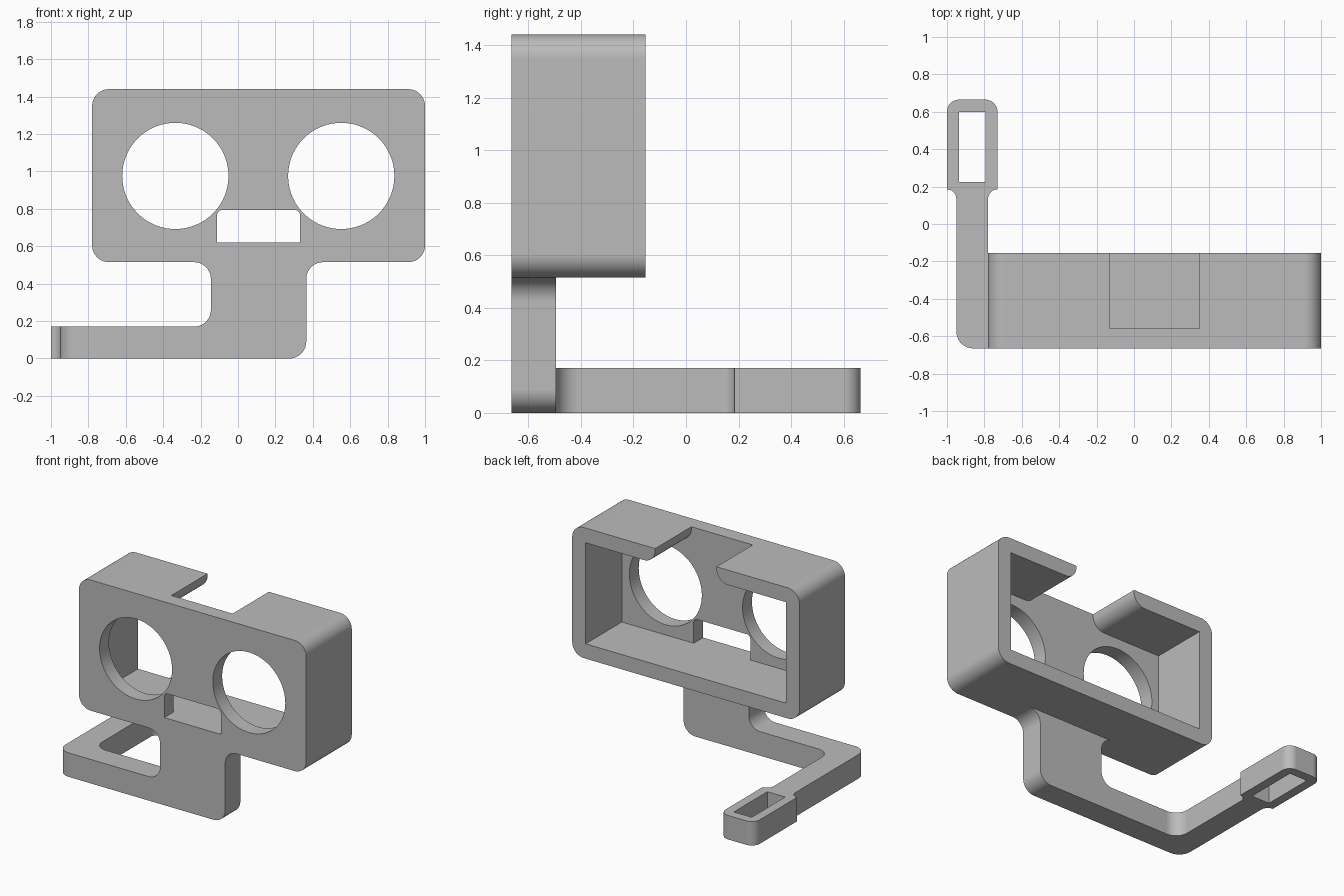
import bpy, bmesh, math
from mathutils import Vector

cube = bpy.data.objects.get("Cube")
if cube:
    bpy.data.objects.remove(cube, do_unlink=True)

grey = bpy.data.materials.new("light grey plastic")
grey.use_nodes = True
COLOUR = (0.5, 0.5, 0.5, 1)
grey.diffuse_color = COLOUR
grey.node_tree.nodes["Principled BSDF"].inputs["Base Color"].default_value = COLOUR


def outline(corners, steps=10):
    """Turn (u, v, radius) corners into a polygon with filleted corners."""
    points = []
    for i, (u, v, r) in enumerate(corners):
        p = Vector((u, v))
        a = (Vector(corners[i - 1][:2]) - p).normalized()
        b = (Vector(corners[(i + 1) % len(corners)][:2]) - p).normalized()
        if r == 0:
            new = [p]
        else:
            # All filleted corners are square
            centre = p + (a + b) * r
            new = [centre - b * r * math.cos(t) - a * r * math.sin(t)
                   for t in (math.pi / 2 * k / steps for k in range(steps + 1))]
        for q in new:
            if not points or (q - points[-1]).length > 1e-4:
                points.append(q)
    if (points[0] - points[-1]).length < 1e-4:
        points.pop()
    return points


def prism(name, points, low, high, axis):
    """Extrude a polygon along y (points are x, z) or z (points are x, y)."""
    def place(p, d):
        return (p[0], d, p[1]) if axis == "y" else (p[0], p[1], d)
    bm = bmesh.new()
    face = bm.faces.new([bm.verts.new(place(p, low)) for p in points])
    top = bmesh.ops.extrude_face_region(bm, geom=[face])["geom"]
    shift = Vector(place((0, 0), high - low))
    bmesh.ops.translate(bm, vec=shift,
                        verts=[g for g in top if isinstance(g, bmesh.types.BMVert)])
    bmesh.ops.recalc_face_normals(bm, faces=bm.faces)
    mesh = bpy.data.meshes.new(name)
    bm.to_mesh(mesh)
    bm.free()
    mesh.materials.append(grey)
    obj = bpy.data.objects.new(name, mesh)
    bpy.context.collection.objects.link(obj)
    return obj


def activate(obj):
    bpy.ops.object.select_all(action="DESELECT")
    obj.select_set(True)
    bpy.context.view_layer.objects.active = obj


def cut(obj, cutter):
    """Subtract a cutter and discard it."""
    activate(obj)
    mod = obj.modifiers.new("cut", "BOOLEAN")
    mod.operation = "DIFFERENCE"
    mod.solver = "EXACT"
    mod.object = cutter
    bpy.ops.object.modifier_apply(modifier=mod.name)
    bpy.data.objects.remove(cutter, do_unlink=True)


def finish(obj):
    activate(obj)
    bpy.ops.object.shade_smooth_by_angle(angle=math.radians(30))
    mod = obj.modifiers.new("weighted normals", "WEIGHTED_NORMAL")
    mod.keep_sharp = True


R = 0.09                       # common fillet radius
FRONT, BACK = -0.665, -0.155   # housing depth
PLATE = -0.56                  # inner side of the front wall
POST_BACK = -0.495
ARM_TOP = 0.17
BOTTOM, TOP = 0.515, 1.44      # housing height

# Housing: rounded box, open at the back
housing = prism("housing", outline([
    (-0.78, BOTTOM, R), (1.0, BOTTOM, R), (1.0, TOP, R), (-0.78, TOP, R)]),
    FRONT, BACK, "y")

# Cavity joined with the notch in the roof, whose lower lips are rounded
cut(housing, prism("cavity_cutter", outline([
    (-0.675, 0.62, 0), (0.895, 0.62, 0), (0.895, 1.335, 0),
    (0.35, 1.335, R), (0.35, 1.6, 0), (-0.13, 1.6, 0),
    (-0.13, 1.335, R), (-0.675, 1.335, 0)]), PLATE, 0.1, "y"))

# Two round lens openings
for x in (-0.335, 0.552):
    circle = [(x + 0.284 * math.cos(2 * math.pi * k / 72),
               0.976 + 0.284 * math.sin(2 * math.pi * k / 72)) for k in range(72)]
    cut(housing, prism("lens_cutter", circle, -0.8, -0.5, "y"))

# Nose opening, level with the cavity floor
cut(housing, prism("nose_cutter", outline([
    (-0.112, 0.62, 0), (0.332, 0.62, 0), (0.332, 0.795, 0.03),
    (-0.112, 0.795, 0.03)]), -0.8, -0.5, "y"))
finish(housing)

# Post under the housing with the sideways foot
post = prism("post", outline([
    (-0.69, 0, 0), (0.365, 0, R), (0.365, BOTTOM, R), (0.365 + R, BOTTOM, 0),
    (-0.145 - R, BOTTOM, 0), (-0.145, BOTTOM, R), (-0.145, ARM_TOP, R),
    (-0.69, ARM_TOP, 0)]), FRONT, POST_BACK, "y")
finish(post)

# Arm running to the back, widening into a loop
arm = prism("arm", outline([
    (-0.69, FRONT, 0), (-0.69, POST_BACK, 0), (-0.78, POST_BACK, R),
    (-0.78, 0.185, 0.05), (-0.73, 0.185, 0), (-0.73, 0.665, 0.065),
    (-1.0, 0.665, 0.065), (-1.0, 0.185, 0), (-0.95, 0.185, 0.05),
    (-0.95, FRONT, R)]), 0, ARM_TOP, "z")

# Slot through the loop
cut(arm, prism("slot_cutter", outline([
    (-0.935, 0.225, 0), (-0.795, 0.225, 0), (-0.795, 0.6, 0),
    (-0.935, 0.6, 0)]), -0.1, 0.3, "z"))
finish(arm)
